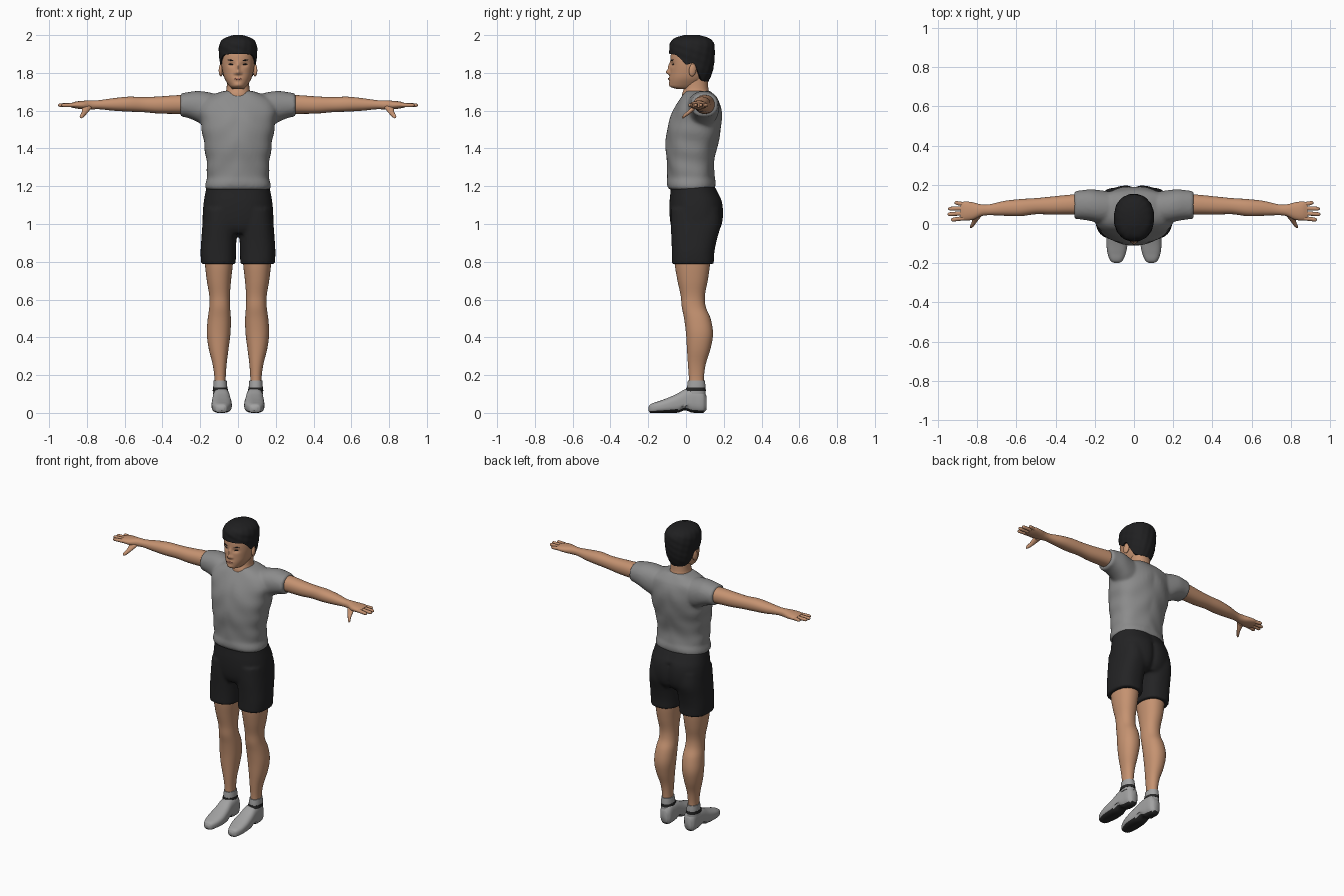
import bpy, bmesh, math
from mathutils import Vector

if "Cube" in bpy.data.objects:
    bpy.data.objects.remove(bpy.data.objects["Cube"], do_unlink=True)


def material(name, rgb):
    m = bpy.data.materials.new(name)
    m.use_nodes = True
    m.diffuse_color = (*rgb, 1)
    bsdf = m.node_tree.nodes["Principled BSDF"]
    bsdf.inputs["Base Color"].default_value = (*rgb, 1)
    bsdf.inputs["Roughness"].default_value = 0.8
    return m


SKIN = material("skin", (0.56, 0.29, 0.165))
SHIRT = material("grey shirt", (0.26, 0.26, 0.26))
SHOE = material("light grey shoe", (0.36, 0.36, 0.36))
SHORTS = material("black shorts", (0.017, 0.017, 0.018))
HAIR = material("black hair", (0.014, 0.014, 0.015))
SOLE = material("dark sole", (0.02, 0.02, 0.02))
LIPS = material("lips", (0.4, 0.16, 0.11))


def interp(rows, t):
    """Smooth value of a table of rows at position t."""
    i = max(k for k in range(len(rows) - 1) if k == 0 or rows[k][0] <= t)

    def slope(k, c):
        a, b = rows[max(k - 1, 0)], rows[min(k + 1, len(rows) - 1)]
        return (b[c] - a[c]) / (b[0] - a[0])
    p, q = rows[i], rows[i + 1]
    h = q[0] - p[0]
    u = min(max((t - p[0]) / h, 0), 1)
    return [p[c] * (1 + 2 * u) * (1 - u) ** 2 + q[c] * u * u * (3 - 2 * u)
            + h * (slope(i, c) * u * (1 - u) ** 2 - slope(i + 1, c) * u * u * (1 - u))
            for c in range(1, len(p))]


def oval(box, a, power):
    """Point at angle a on a rounded box given as lo, hi, lo, hi."""
    c, s = math.cos(a), math.sin(a)
    r = (abs(c) ** power + abs(s) ** power) ** (-1 / power)
    return ((box[0] + box[1]) / 2 + (box[1] - box[0]) / 2 * r * c,
            (box[2] + box[3]) / 2 + (box[3] - box[2]) / 2 * r * s)


def loft(rows, axis="z", sx=1, n=32, steps=4, power=2.2, warp=None):
    """Rings of points along an axis; each row is position, lo, hi, lo, hi."""
    rows = sorted(rows)
    ts = [a[0] + (b[0] - a[0]) * k / steps
          for a, b in zip(rows, rows[1:]) for k in range(steps)] + [rows[-1][0]]
    rings = []
    for t in ts:
        box, ring = interp(rows, t), []
        for k in range(n):
            p, q = oval(box, 2 * math.pi * k / n, power)
            v = Vector({"z": (p, q, t), "x": (t, p, q), "y": (p, t, q)}[axis])
            if warp:
                warp(v)
            v.x *= sx
            ring.append(v)
        rings.append(ring)
    return rings


def sym(rows):
    return [(z, -w, w, a, b) for z, w, a, b in rows]


def skin(name, shells, mats, voxel=0, paint=None):
    """Mesh object from one or more lofts, optionally fused together."""
    bm = bmesh.new()
    for rings in shells:
        vs = [[bm.verts.new(p) for p in ring] for ring in rings]
        n = len(vs[0])
        for a, b in zip(vs, vs[1:]):
            for k in range(n):
                bm.faces.new((a[k], a[(k + 1) % n], b[(k + 1) % n], b[k]))
        bm.faces.new(vs[0])
        bm.faces.new(vs[-1])
    bmesh.ops.recalc_face_normals(bm, faces=bm.faces[:])
    bm.normal_update()
    if paint:
        for f in bm.faces:
            f.material_index = paint(f)
    me = bpy.data.meshes.new(name)
    bm.to_mesh(me)
    bm.free()
    for m in mats:
        me.materials.append(m)
    ob = bpy.data.objects.new(name, me)
    bpy.context.collection.objects.link(ob)
    finish(ob)
    if voxel:
        r = ob.modifiers.new("Fuse", "REMESH")
        r.mode, r.voxel_size, r.use_smooth_shade = "VOXEL", voxel, True
        s = ob.modifiers.new("Soften", "SMOOTH")
        s.factor, s.iterations = 0.5, 4
    return ob


def finish(ob):
    bpy.ops.object.select_all(action="DESELECT")
    ob.select_set(True)
    bpy.context.view_layer.objects.active = ob
    bpy.ops.object.shade_smooth_by_angle(angle=math.radians(50))


def blob(name, loc, size, mat, rot=(0, 0, 0)):
    bpy.ops.mesh.primitive_uv_sphere_add(segments=20, ring_count=12, location=loc, rotation=rot)
    ob = bpy.context.object
    ob.name, ob.scale = name, size
    ob.data.materials.append(mat)
    finish(ob)


# Head with sculpted nose, eye sockets, lips and chin
def face(v):
    if v.y > 0:
        return
    def bump(x, z, wx, wz):
        return math.exp(-((abs(v.x) - x) / wx) ** 2 - ((v.z - z) / wz) ** 2)
    v.y -= (0.02 * bump(0, 1.803, 0.013, 0.012) + 0.012 * bump(0, 1.83, 0.009, 0.022)
            + 0.005 * bump(0.016, 1.798, 0.007, 0.007) - 0.009 * bump(0.035, 1.845, 0.018, 0.011)
            + 0.005 * bump(0, 1.768, 0.022, 0.009) + 0.004 * bump(0, 1.738, 0.02, 0.01))


head = loft(sym([(1.715, .03, -.05, .03), (1.725, .042, -.08, .06), (1.742, .055, -.087, .085),
                 (1.77, .071, -.087, .11), (1.8, .08, -.085, .125), (1.85, .088, -.083, .135),
                 (1.9, .088, -.08, .135), (1.94, .08, -.065, .125), (1.97, .05, -.03, .09)]),
            n=112, steps=7, warp=face)
skin("head", [head], [SKIN])
front = [v for ring in head for v in ring if v.y < 0]


def on_face(x, z):
    y = min(front, key=lambda v: (v.x - x) ** 2 + (v.z - z) ** 2).y
    return (x, y, z)


blob("mouth", on_face(0, 1.768), (.023, .003, .005), LIPS)

# Neck
skin("neck", [loft(sym([(1.65, .08, -.02, .135), (1.69, .068, -.02, .125),
                        (1.72, .06, -.01, .118), (1.79, .06, 0, .115)]))], [SKIN])

# Hair cap with a hairline that drops from forehead to nape
hairline = [(-1, 1.9), (-.7, 1.895), (-.5, 1.875), (-.25, 1.845), (.1, 1.85),
            (.35, 1.8), (.6, 1.763), (1, 1.752)]
cap = sym([(1.74, .068, -.085, .112), (1.8, .089, -.088, .138), (1.86, .097, -.088, .15),
           (1.92, .102, -.088, .152), (1.96, .094, -.083, .146), (1.985, .07, -.058, .12),
           (2.0, .025, -.01, .07)])
rings = []
for k in range(-1, 25):
    ring = []
    for j in range(96):
        a = 2 * math.pi * j / 96
        low = interp(hairline, math.sin(a))[0]
        z = low + (2.0 - low) * max(k, 0) / 24
        x, y = oval(interp(cap, z), a, 2.2)
        f = 0.87 if k < 0 else 1 + 0.014 * math.sin(11 * a + 60 * z) * math.sin(5 * a - 90 * z)
        ring.append(Vector((x * f, 0.03 + (y - 0.03) * f, z)))
    rings.append(ring)
skin("hair", [rings], [HAIR])


# Shirt body and sleeves fused, with soft folds
def folds(v):
    side = 1 if v.y > 0.03 else -1
    v.y += side * 0.004 * math.sin(38 * abs(v.x) + 16 * v.z) * math.sin(21 * v.z)
    v.x *= 1 + 0.015 * math.sin(60 * v.z + 9 * v.y)


body = loft(sym([(1.18, .16, -.085, .142), (1.195, .173, -.097, .154), (1.22, .173, -.1, .156),
                 (1.25, .164, -.096, .149), (1.32, .166, -.1, .147), (1.4, .176, -.106, .162),
                 (1.48, .188, -.102, .18), (1.55, .2, -.087, .188), (1.61, .205, -.062, .185),
                 (1.655, .19, -.037, .172), (1.685, .13, -.017, .15), (1.705, .075, 0, .13)]),
            n=48, power=2.4, warp=folds)
sleeve = [(.08, .0, .16, 1.5, 1.68), (.17, .003, .172, 1.515, 1.70), (.22, .015, .177, 1.543, 1.704),
          (.27, .023, .172, 1.563, 1.697), (.305, .026, .168, 1.568, 1.691)]
skin("shirt", [body] + [loft(sleeve, "x", s) for s in (1, -1)], [SHIRT], voxel=0.009)


# Shorts: seat and two legs fused
def cleft(v):
    if v.y > 0.1:
        v.y -= 0.015 * math.exp(-(v.x / 0.02) ** 2) * (1 if v.z < 1.13 else 0.3)


seat = loft(sym([(.95, .17, -.06, .165), (.985, .184, -.078, .188), (1.05, .187, -.087, .199),
                 (1.12, .181, -.087, .192), (1.17, .172, -.082, .168), (1.205, .166, -.08, .15)]),
            n=48, power=2.4, warp=cleft)
short_leg = [(.787, .012, .195, -.075, .147), (.85, .011, .198, -.075, .15), (.92, .008, .194, -.077, .164),
             (1.0, 0, .188, -.081, .185), (1.08, 0, .18, -.08, .18)]
skin("shorts", [seat] + [loft(short_leg, sx=s, power=2.5) for s in (1, -1)], [SHORTS], voxel=0.009)

LEG = [(.85, .025, .175, -.06, .125), (.79, .027, .175, -.06, .127), (.7, .037, .165, -.045, .115),
       (.62, .043, .152, -.028, .1), (.56, .042, .152, -.022, .105), (.5, .038, .16, -.01, .13),
       (.42, .04, .165, 0, .143), (.34, .05, .155, .005, .13), (.26, .06, .135, .01, .105),
       (.19, .065, .125, .015, .095), (.13, .065, .125, .015, .095)]
ARM = [(.26, .045, .155, 1.583, 1.683), (.32, .048, .15, 1.583, 1.682), (.42, .048, .14, 1.585, 1.675),
       (.5, .05, .132, 1.592, 1.672), (.58, .04, .127, 1.595, 1.674), (.66, .042, .118, 1.6, 1.666),
       (.74, .045, .1, 1.608, 1.655), (.78, .04, .1, 1.606, 1.655), (.82, .022, .11, 1.607, 1.652),
       (.86, .018, .115, 1.612, 1.648), (.885, .022, .11, 1.618, 1.64)]
FOOT = [(-.199, .075, .1, .012, .03), (-.19, .06, .118, 0, .045), (-.15, .042, .135, 0, .06),
        (-.1, .033, .14, 0, .078), (-.05, .036, .138, 0, .1), (0, .042, .134, 0, .127),
        (.05, .045, .13, 0, .134), (.09, .05, .125, 0, .125), (.108, .065, .11, .015, .09)]
THUMB = [(-.02, .828, .836, 1.56, 1.568), (-.014, .82, .838, 1.56, 1.578),
         (.01, .802, .828, 1.575, 1.6), (.045, .775, .825, 1.602, 1.635)]
FINGERS = {"index": (.03, .022, .935), "middle": (.055, .05, .952),
           "ring": (.08, .078, .948), "little": (.1, .108, .917)}


def arch(v):
    if v.z < 0.03:
        v.z += 0.014 * math.exp(-((v.y + 0.005) / 0.025) ** 2)


def finger(y0, y1, end):
    def row(x, y, r):
        return (x, y - r, y + r, 1.629 - r, 1.629 + r)
    return [row(.86, y0, .011), row((.86 + end) / 2, (y0 + y1) / 2, .0105),
            row(end - .008, y1, .009), row(end, y1, .003)]


for side, s in (("left", 1), ("right", -1)):
    # Legs, socks and shoes
    skin(side + "_leg", [loft(LEG, sx=s)], [SKIN])
    skin(side + "_sock", [loft([(.1, .055, .132, .004, .104), (.14, .057, .131, .006, .103),
                                (.172, .06, .129, .01, .1)], sx=s)], [SHOE])
    skin(side + "_shoe_opening", [loft([(.115, .053, .134, -.006, .105),
                                        (.134, .055, .133, .002, .104)], sx=s)], [SOLE])
    skin(side + "_shoe", [loft(FOOT, "y", s, power=2.8, steps=6, warp=arch)], [SHOE, SOLE],
         paint=lambda f: int(f.normal.z < -0.55 and f.calc_center_median().z < 0.04))
    # Arms and hands
    skin(side + "_arm", [loft(ARM, "x", s)], [SKIN])
    skin(side + "_thumb", [loft(THUMB, "y", s, n=16)], [SKIN])
    for name, spec in FINGERS.items():
        skin(f"{side}_{name}_finger", [loft(finger(*spec), "x", s, n=12)], [SKIN])
    # Ears, eyes and brows
    blob(side + "_ear", (s * .09, .035, 1.815), (.011, .02, .034), SKIN, (-.15, 0, s * .3))
    blob(side + "_eye", on_face(s * .036, 1.845), (.014, .003, .0035), HAIR, (0, s * -.1, s * .3))
    blob(side + "_brow", on_face(s * .038, 1.867), (.02, .003, .0035), HAIR, (0, s * -.12, s * .3))
